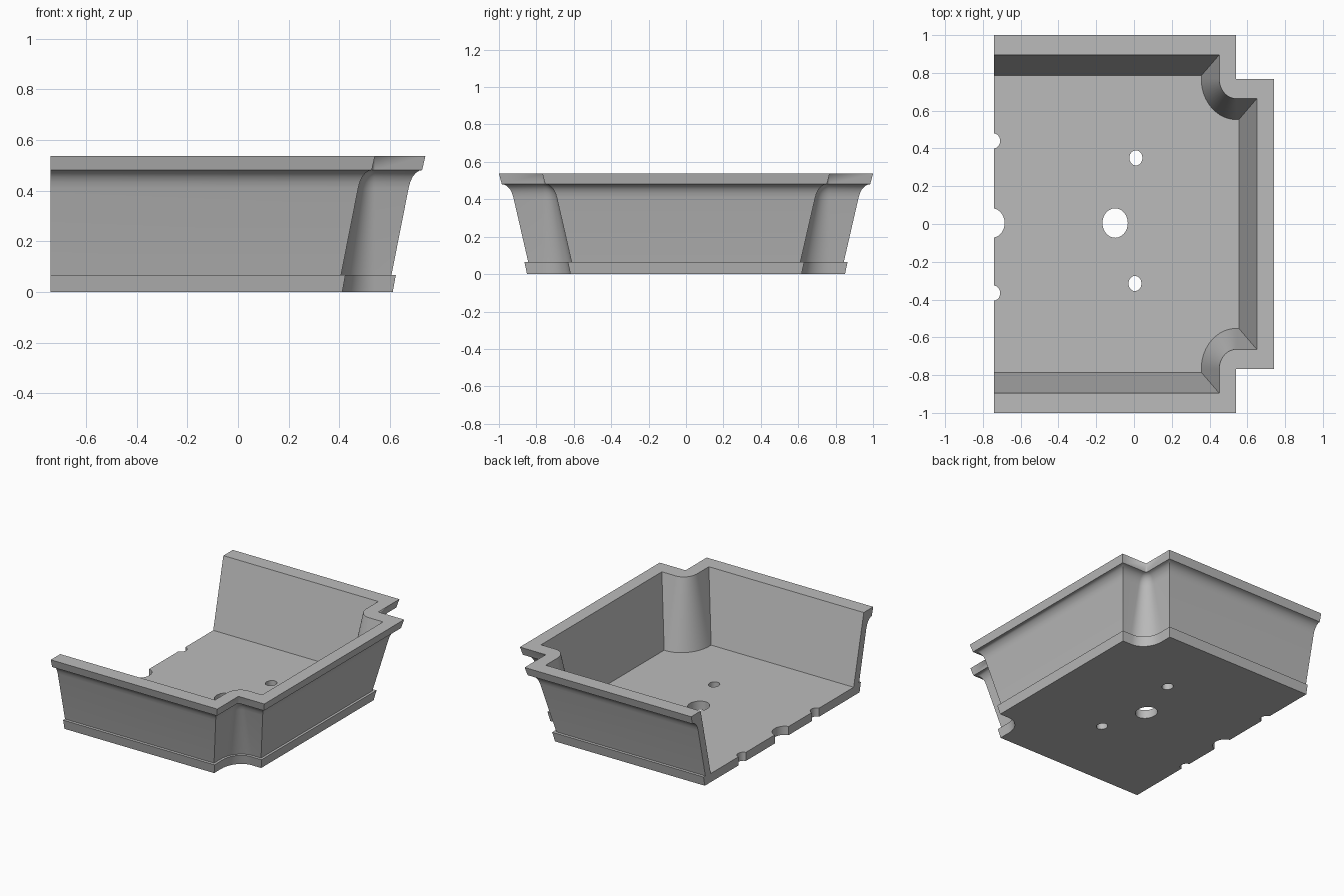
import bpy, bmesh, math

cube = bpy.data.objects.get("Cube")
if cube:
    bpy.data.objects.remove(cube, do_unlink=True)

grey = bpy.data.materials.new("stone_grey")
grey.use_nodes = True
grey.diffuse_color = (0.5, 0.5, 0.5, 1)
grey.node_tree.nodes["Principled BSDF"].inputs["Base Color"].default_value = (0.5, 0.5, 0.5, 1)

HALF_X, NOTCH_X, NOTCH_Y = 0.74, 0.541, 0.768
SQUASH = 0.86          # the plan is narrower along x
FLOOR, RIM = 0.06, 0.537
ARC = 16

# Wall section as (inset, height): base, cove, rim, then down the inside
PROFILE = [(0.15, 0), (0.136, 0.066), (0.156, 0.066), (0.077, 0.41),
           (0.07, 0.433), (0.059, 0.454), (0.045, 0.469), (0.03, 0.478),
           (0.015, 0.481), (0, RIM), (0.104, RIM), (0.215, FLOOR)]


def plan(inset):
    """Open U-shaped outline with notched corners, front end to back end."""
    front = [(-HALF_X, inset - 1), (NOTCH_X - inset * SQUASH, inset - 1)]
    for i in range(ARC + 1):
        a = math.pi / 2 * i / ARC
        front.append((NOTCH_X - inset * SQUASH * math.cos(a),
                      -NOTCH_Y + inset * math.sin(a)))
    front.append((HALF_X - inset * SQUASH, inset - NOTCH_Y))
    return front + [(x, -y) for x, y in reversed(front)]


# Planter tray: outlines lofted along the wall section
bm = bmesh.new()
rings = [[bm.verts.new((x, y, z)) for x, y in plan(d)] for d, z in PROFILE]
for low, high in zip(rings, rings[1:]):
    for i in range(len(low) - 1):
        bm.faces.new((low[i], low[i + 1], high[i + 1], high[i]))
bm.faces.new(list(reversed(rings[0])))
bm.faces.new(rings[-1])
bm.faces.new([r[0] for r in rings] + [r[-1] for r in reversed(rings)])
bmesh.ops.remove_doubles(bm, verts=bm.verts, dist=0.0001)
bmesh.ops.recalc_face_normals(bm, faces=bm.faces)
mesh = bpy.data.meshes.new("planter_tray")
bm.to_mesh(mesh)
bm.free()
mesh.materials.append(grey)
tray = bpy.data.objects.new("planter_tray", mesh)
bpy.context.collection.objects.link(tray)

# Drain holes through the floor, some halved by the open side
holes = [(-0.10, 0.005, 0.078), (0.01, 0.35, 0.04), (0.005, -0.315, 0.04),
         (-0.752, 0.005, 0.078), (-0.743, 0.44, 0.04), (-0.743, -0.366, 0.04)]
bm = bmesh.new()
for x, y, r in holes:
    made = bmesh.ops.create_cone(bm, cap_ends=True, segments=32,
                                 radius1=r, radius2=r, depth=0.3)["verts"]
    bmesh.ops.scale(bm, verts=made, vec=(SQUASH, 1, 1))
    bmesh.ops.translate(bm, verts=made, vec=(x, y, 0.03))
cut_mesh = bpy.data.meshes.new("drain_cutter")
bm.to_mesh(cut_mesh)
bm.free()
cut_mesh.materials.append(grey)
cutter = bpy.data.objects.new("drain_cutter", cut_mesh)
cutter.hide_render = True
bpy.context.collection.objects.link(cutter)

bpy.ops.object.select_all(action='DESELECT')
tray.select_set(True)
bpy.context.view_layer.objects.active = tray
mod = tray.modifiers.new("drain_holes", 'BOOLEAN')
mod.operation = 'DIFFERENCE'
mod.solver = 'EXACT'
mod.object = cutter
bpy.ops.object.modifier_apply(modifier=mod.name)
bpy.data.objects.remove(cutter, do_unlink=True)
bpy.ops.object.shade_smooth_by_angle(angle=math.radians(30))
